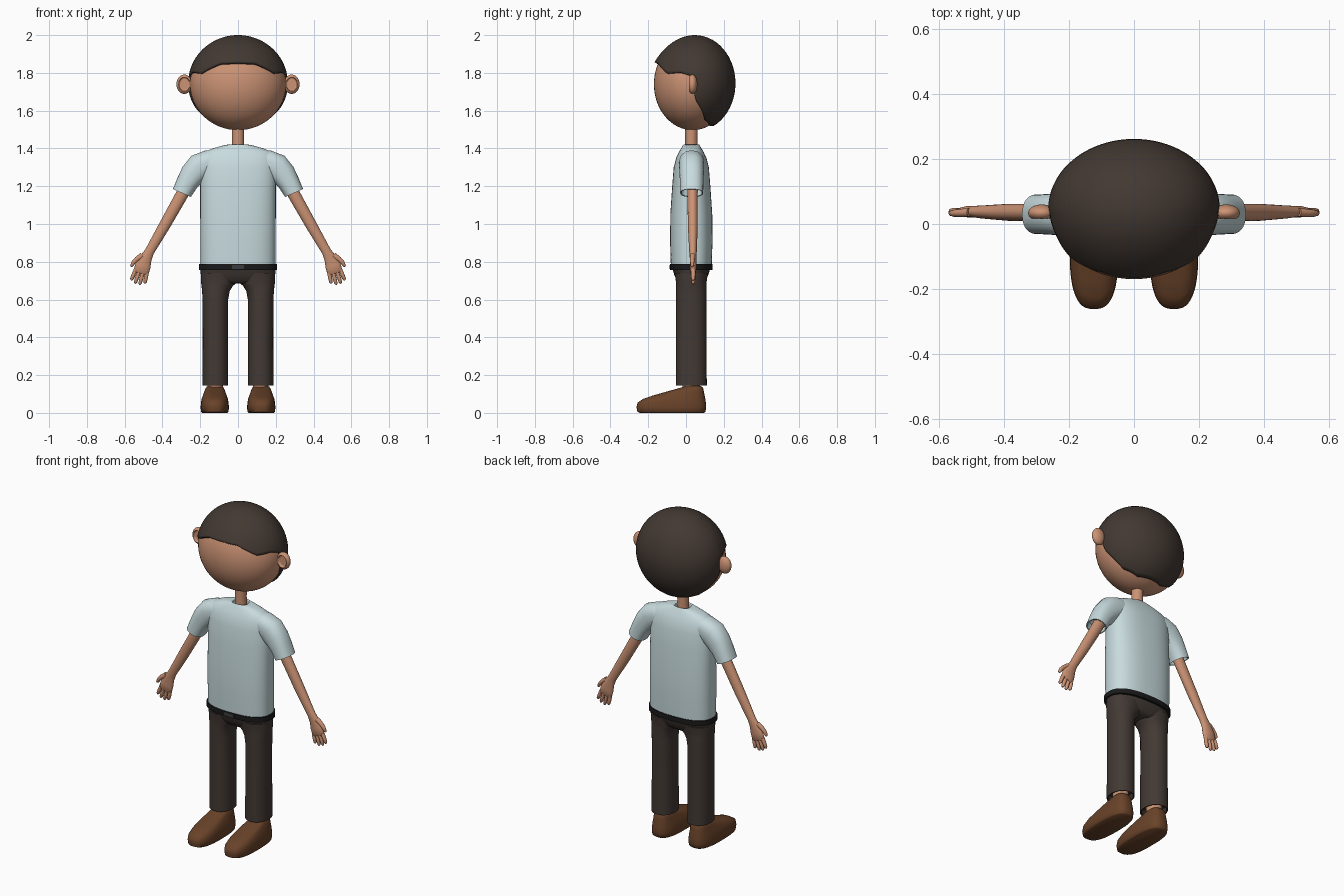
import bpy, bmesh
from math import sin, cos, pi, radians, asin
from mathutils import Vector

if "Cube" in bpy.data.objects:
    bpy.data.objects.remove(bpy.data.objects["Cube"])


def material(name, color):
    m = bpy.data.materials.new(name)
    m.use_nodes = True
    m.diffuse_color = (*color, 1)
    bsdf = next(n for n in m.node_tree.nodes if n.type == 'BSDF_PRINCIPLED')
    bsdf.inputs["Base Color"].default_value = (*color, 1)
    bsdf.inputs["Roughness"].default_value = 0.6
    return m


SKIN = material("skin", (0.60, 0.29, 0.175))
HAIR = material("dark brown hair", (0.055, 0.040, 0.032))
SHIRT = material("pale blue cloth", (0.58, 0.71, 0.73))
TROUSER = material("dark brown cloth", (0.055, 0.041, 0.034))
SHOE = material("brown leather", (0.14, 0.055, 0.022))
BELT = material("black leather", (0.010, 0.010, 0.011))
BUCKLE = material("dark metal", (0.045, 0.045, 0.045))


def finish(name, bm, mat, angle=50):
    bmesh.ops.recalc_face_normals(bm, faces=bm.faces)
    mesh = bpy.data.meshes.new(name)
    bm.to_mesh(mesh)
    bm.free()
    mesh.materials.append(mat)
    ob = bpy.data.objects.new(name, mesh)
    bpy.context.collection.objects.link(ob)
    bpy.ops.object.select_all(action='DESELECT')
    bpy.context.view_layer.objects.active = ob
    ob.select_set(True)
    bpy.ops.object.shade_smooth_by_angle(angle=radians(angle))
    return ob


def spow(v, p):
    return abs(v) ** p * (1 if v >= 0 else -1)


def loft(name, rings, mat, side=1, power=2, n=40, angle=50):
    """Skin rings of (x, y, z, half width, half depth, tilt), tilt turning about y."""
    bm = bmesh.new()
    loops = []
    for x, y, z, ru, rv, tilt in rings:
        t = radians(tilt)
        loop = []
        for i in range(n):
            a = 2 * pi * i / n
            u, v = ru * spow(cos(a), 2 / power), rv * spow(sin(a), 2 / power)
            loop.append(bm.verts.new((side * (x + u * cos(t)), y + v, z + u * sin(t))))
        loops.append(loop)
    for lo, hi in zip(loops, loops[1:]):
        for i in range(n):
            j = (i + 1) % n
            bm.faces.new((lo[i], lo[j], hi[j], hi[i]))
    bm.faces.new(loops[0])
    bm.faces.new(loops[-1])
    return finish(name, bm, mat, angle)


def upright(rows, x=0):
    """Level rings from (z, half width, half depth) rows."""
    return [(x, 0.028, z, w, d, 0) for z, w, d in rows]


def ellipsoid(name, centre, radii, mat, warp=None):
    bm = bmesh.new()
    bmesh.ops.create_uvsphere(bm, u_segments=48, v_segments=32, radius=1)
    for v in bm.verts:
        if warp:
            warp(v.co)
        v.co = Vector(centre) + v.co * Vector(radii)
    return finish(name, bm, mat, 80)


# Head and neck
ellipsoid("head", (0, 0.035, 1.74), (0.255, 0.205, 0.243), SKIN)
loft("neck", upright([(1.36, .034, .034), (1.45, .032, .032), (1.55, .034, .034)]), SKIN)


# Ears: flattened balls with a hollow in the front
def ear_hollow(co):
    if co.y < 0 and co.x ** 2 + co.z ** 2 < 0.45:
        co.y = -0.15


for side, label in ((1, "left"), (-1, "right")):
    ellipsoid(label + "_ear", (side * .284, .034, 1.74), (.042, .026, .051), SKIN, ear_hollow)

# Hair: a shell from crown to hairline, whose height depends on the angle from the front
HAIRLINE = [(0, 1.857), (24, 1.852), (38, 1.825), (50, 1.798), (70, 1.803), (85, 1.785),
            (88, 1.70), (92, 1.65), (112, 1.55), (140, 1.52), (180, 1.52)]


def hairline(deg):
    for (a, za), (b, zb) in zip(HAIRLINE, HAIRLINE[1:]):
        if deg <= b:
            return za + (zb - za) * (deg - a) / (b - a)
    return HAIRLINE[-1][1]


bm = bmesh.new()
COLS, ROWS = 144, 24
crown = bm.verts.new((0, 0.047, 2.0))
cols = []
for c in range(COLS):
    a = 2 * pi * c / COLS
    deg = 360 * c / COLS
    low = asin((hairline(min(deg, 360 - deg)) - 1.745) / 0.255)
    col = []
    for r in range(1, ROWS + 1):
        t = r / ROWS
        e = pi / 2 + (low - pi / 2) * t
        bulge = 0.02 * max(0, cos(a)) * t * t
        col.append(bm.verts.new((0.264 * cos(e) * sin(a),
                                 0.047 - 0.215 * cos(e) * cos(a) - bulge,
                                 1.745 + 0.255 * sin(e))))
    cols.append(col)
for c, col in enumerate(cols):
    nxt = cols[(c + 1) % COLS]
    bm.faces.new((crown, col[0], nxt[0]))
    for r in range(ROWS - 1):
        bm.faces.new((col[r], col[r + 1], nxt[r + 1], nxt[r]))
hair = finish("hair", bm, HAIR)
shell = hair.modifiers.new("thickness", 'SOLIDIFY')
shell.thickness = 0.018
shell.offset = -1

# Shirt body, with a sunk neck opening
loft("shirt_body", upright([
    (.77, .198, .108), (.9, .199, .112), (1.05, .2, .111), (1.2, .2, .101), (1.3, .201, .093),
    (1.35, .199, .080), (1.38, .182, .066), (1.40, .135, .054), (1.414, .085, .046),
    (1.42, .055, .042), (1.416, .045, .038), (1.39, .042, .036)]), SHIRT, power=2.5, n=64)

# Belt and buckle
loft("belt", upright([(.757, .2, .106), (.757, .207, .112), (.787, .207, .112),
                      (.787, .195, .106)]), BELT, power=2.5, n=64, angle=30)
bm = bmesh.new()
bmesh.ops.create_cube(bm, size=1)
for v in bm.verts:
    v.co = Vector((0, -.084, .772)) + v.co * Vector((.062, .009, .022))
finish("buckle", bm, BUCKLE, 30)

# Hips
loft("trouser_hips", upright([(.685, .15, .06), (.70, .186, .077), (.73, .197, .090),
                              (.77, .199, .102)]), TROUSER, power=2.4, n=64)

for side, label in ((1, "left"), (-1, "right")):
    # Sleeve, turned in at the cuff
    loft(label + "_sleeve", [
        (.10, .03, 1.325, .062, .062, 90), (.16, .03, 1.322, .068, .066, 78),
        (.205, .03, 1.30, .074, .066, 56), (.24, .03, 1.262, .067, .064, 38),
        (.268, .03, 1.22, .058, .062, 28), (.297, .03, 1.164, .052, .061, 24),
        (.296, .03, 1.165, .046, .055, 24), (.28, .03, 1.20, .044, .052, 24)],
        SHIRT, side, power=2.3)

    # Arm and palm in one skin
    loft(label + "_arm", [
        (.26, .035, 1.23, .034, .028, 26), (.30, .035, 1.15, .033, .027, 28),
        (.39, .036, .99, .030, .026, 29), (.468, .037, .855, .025, .020, 28),
        (.488, .038, .82, .032, .018, 22), (.503, .038, .78, .041, .018, 18),
        (.513, .038, .745, .041, .015, 16), (.515, .038, .738, .036, .010, 16)],
        SKIN, side, n=28)

    # Fingers
    for i, length in enumerate((.058, .072, .072, .062)):
        off = (i - 1.5) * .0205
        tilt = 17 + (i - 1.5) * 4
        t = radians(tilt)
        x, z = .512 + off * .96, .75 + off * .28
        loft(f"{label}_finger_{i + 1}", [
            (x + sin(t) * length * f, .038, z - cos(t) * length * f, r, r * 1.1, tilt)
            for f, r in ((0, .0105), (.5, .0105), (.88, .009), (1, .004))], SKIN, side, n=12)

    # Thumb
    loft(label + "_thumb", [
        (.505, .036, .835, .016, .014, 50), (.535, .034, .815, .013, .012, 48),
        (.553, .033, .797, .011, .011, 38), (.564, .033, .778, .008, .008, 28),
        (.566, .033, .773, .003, .003, 28)], SKIN, side, n=14)

    # Trouser leg, flaring into the crotch and turned in at the hem
    loft(label + "_trouser_leg", [(x, .028, z, w, d, 0) for x, z, w, d in (
        (.12, .18, .058, .070), (.12, .146, .062, .076), (.12, .145, .068, .082),
        (.12, .4, .067, .081), (.12, .6, .068, .080), (.117, .645, .073, .080),
        (.110, .672, .083, .080), (.100, .692, .096, .081), (.098, .74, .099, .088))],
        TROUSER, side, power=2.2)

    # Ankle
    loft(label + "_ankle", upright([(.08, .040, .044), (.25, .044, .050)], .12), SKIN, side)

    # Shoe: level slices given by height, toe, heel and half width
    loft(label + "_shoe", [(.123, (toe + heel) / 2, z, w, (heel - toe) / 2, 0)
                           for z, toe, heel, w in (
        (0, -.245, .095, .066), (.006, -.257, .103, .073), (.03, -.262, .107, .075),
        (.055, -.256, .105, .073), (.075, -.225, .102, .069), (.092, -.175, .099, .063),
        (.112, -.105, .095, .056), (.13, -.04, .091, .049), (.14, -.008, .084, .042),
        (.143, .01, .074, .034))], SHOE, side, power=2.7, n=48)
